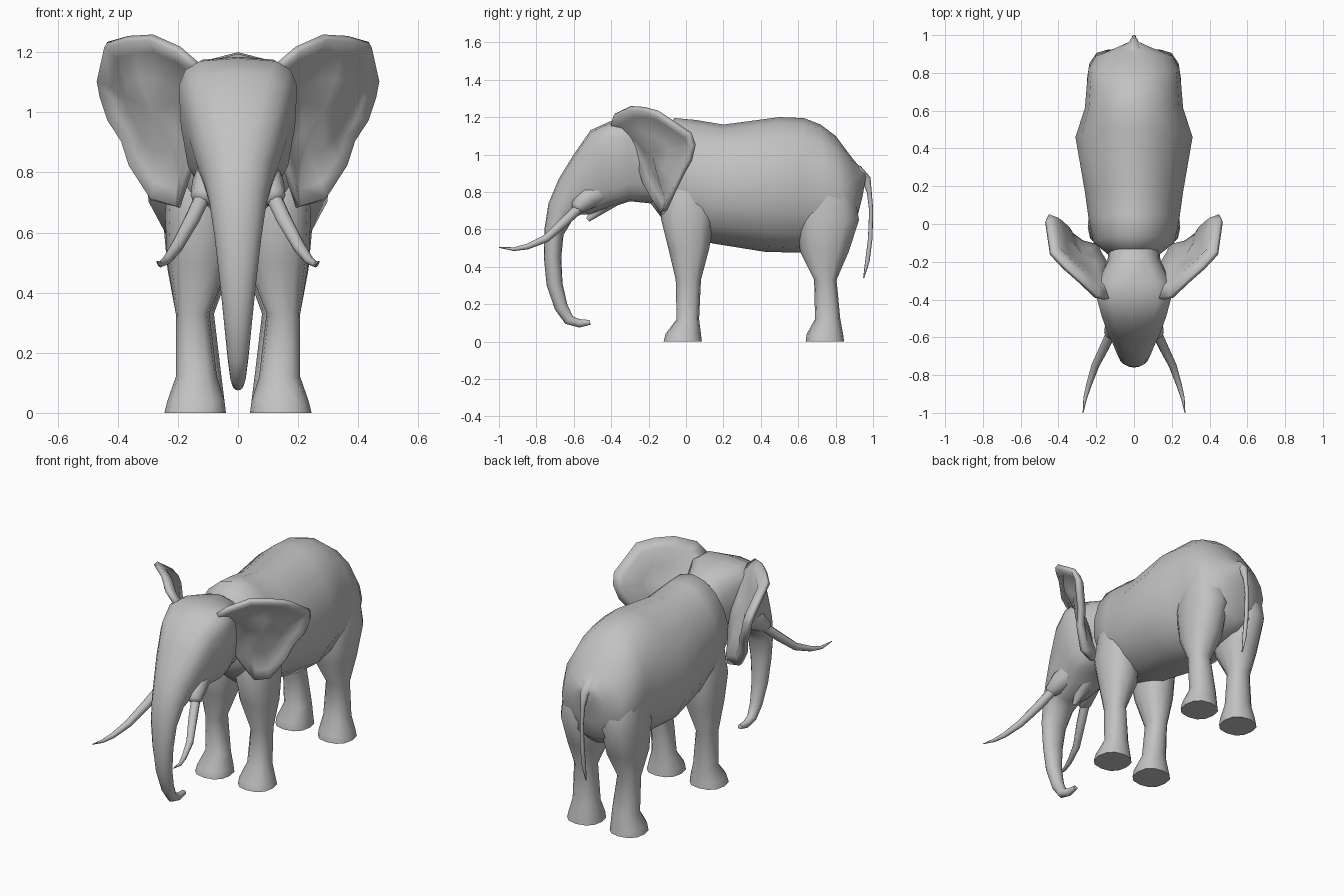
import bpy, bmesh, math
from mathutils import Vector

skin = bpy.data.materials.new("grey")
skin.diffuse_color = (0.54, 0.54, 0.54, 1)


def finish(name, bm, mirrored=False, thickness=0.0, angle=60):
    """Turn a bmesh into a smooth grey object, optionally mirrored or thickened."""
    bmesh.ops.recalc_face_normals(bm, faces=bm.faces)
    mesh = bpy.data.meshes.new(name)
    bm.to_mesh(mesh)
    bm.free()
    mesh.materials.append(skin)
    ob = bpy.data.objects.new(name, mesh)
    bpy.context.collection.objects.link(ob)
    bpy.ops.object.select_all(action='DESELECT')
    ob.select_set(True)
    bpy.context.view_layer.objects.active = ob
    bpy.ops.object.shade_smooth_by_angle(angle=math.radians(angle))
    if thickness:
        solid = ob.modifiers.new("thickness", 'SOLIDIFY')
        solid.thickness = thickness
        solid.offset = 0
    if mirrored:
        ob.modifiers.new("mirror", 'MIRROR').use_mirror_merge = False
    return ob


def loft(name, rings, n=12, mirrored=False):
    """Skin rings of (centre, u axis, v axis, taper, squareness power) and cap both ends."""
    bm = bmesh.new()
    loops = []
    for centre, u, v, taper, power in rings:
        loop = []
        for i in range(n):
            a = 2 * math.pi * i / n
            c, s = math.cos(a), math.sin(a)
            c = math.copysign(abs(c) ** power, c) if abs(c) > 1e-6 else 0
            s = math.copysign(abs(s) ** power, s) if abs(s) > 1e-6 else 0
            loop.append(bm.verts.new(centre + u * c * (1 + taper * s) + v * s))
        loops.append(loop)
    for a, b in zip(loops, loops[1:]):
        for i in range(n):
            j = (i + 1) % n
            bm.faces.new((a[i], a[j], b[j], b[i]))
    bm.faces.new(loops[0])
    bm.faces.new(loops[-1])
    return finish(name, bm, mirrored)


def spine_rings(rows):
    """Rows: top y, top z, bottom y, bottom z, half width, taper, power."""
    out = []
    for ty, tz, by, bz, w, taper, power in rows:
        top, bottom = Vector((0, ty, tz)), Vector((0, by, bz))
        out.append(((top + bottom) / 2, Vector((w, 0, 0)), (top - bottom) / 2, taper, power))
    return out


def leg_rings(rows):
    """Rows: height, front y, back y, inner x, outer x."""
    return [(Vector(((xi + xo) / 2, (yf + yb) / 2, z)), Vector(((xo - xi) / 2, 0, 0)),
             Vector((0, (yb - yf) / 2, 0)), 0, 0.85) for z, yf, yb, xi, xo in rows]


def tube(name, path, n=8, mirrored=False):
    """Tapered tube along points of (x, y, z, radius)."""
    pts = [Vector(p[:3]) for p in path]
    rings = []
    for i, p in enumerate(pts):
        d = (pts[min(i + 1, len(pts) - 1)] - pts[max(i - 1, 0)]).normalized()
        v = d.cross(Vector((1, 0, 0))).normalized()
        rings.append((p, v.cross(d) * path[i][3], v * path[i][3], 0, 1))
    return loft(name, rings, n, mirrored)


# Torso from neck to rump
loft("body", spine_rings([
    (-0.16, 1.11, -0.19, 0.74, 0.12, 0, 1),
    (-0.06, 1.195, -0.13, 0.66, 0.215, -0.05, 1),
    (0.05, 1.185, 0.00, 0.56, 0.24, -0.05, 1),
    (0.20, 1.16, 0.14, 0.525, 0.26, -0.05, 1),
    (0.50, 1.20, 0.42, 0.48, 0.31, -0.1, 1),
    (0.63, 1.195, 0.60, 0.475, 0.26, -0.03, 0.95),
    (0.72, 1.16, 0.75, 0.50, 0.25, 0, 0.95),
    (0.80, 1.10, 0.85, 0.53, 0.24, 0, 0.95),
    (0.89, 0.98, 0.90, 0.58, 0.20, 0, 1),
    (0.94, 0.92, 0.92, 0.68, 0.10, 0, 1),
    (0.965, 0.90, 0.945, 0.78, 0.04, 0, 1)]), n=16)

# Head flowing into the trunk
loft("head_and_trunk", spine_rings([
    (-0.08, 1.10, -0.11, 0.72, 0.13, 0, 1),
    (-0.18, 1.165, -0.20, 0.74, 0.14, 0, 0.8),
    (-0.31, 1.185, -0.30, 0.75, 0.19, 0.12, 0.6),
    (-0.40, 1.18, -0.36, 0.73, 0.19, 0.14, 0.55),
    (-0.51, 1.13, -0.42, 0.71, 0.165, 0.17, 0.65),
    (-0.60, 1.00, -0.50, 0.68, 0.14, 0.15, 0.8),
    (-0.68, 0.87, -0.56, 0.68, 0.115, 0, 0.9),
    (-0.735, 0.74, -0.60, 0.66, 0.095, 0, 1),
    (-0.757, 0.60, -0.655, 0.57, 0.078, 0, 1),
    (-0.76, 0.45, -0.667, 0.45, 0.062, 0, 1),
    (-0.745, 0.30, -0.66, 0.31, 0.047, 0, 1),
    (-0.70, 0.17, -0.635, 0.20, 0.035, 0, 1),
    (-0.645, 0.095, -0.605, 0.135, 0.026, 0, 1),
    (-0.57, 0.075, -0.57, 0.12, 0.02, 0, 1),
    (-0.51, 0.09, -0.515, 0.115, 0.014, 0, 1)]), n=16)

# Lower jaw
tube("lower_jaw", [(0, -0.36, 0.80, 0.06), (0, -0.45, 0.73, 0.045), (0, -0.525, 0.65, 0.012)])

# Legs with flared feet
loft("front_legs", leg_rings([
    (0.92, -0.04, 0.08, 0.08, 0.20),
    (0.80, -0.11, 0.135, 0.04, 0.23),
    (0.66, -0.135, 0.15, 0.02, 0.243),
    (0.50, -0.095, 0.125, 0.03, 0.235),
    (0.33, -0.055, 0.08, 0.095, 0.207),
    (0.12, -0.05, 0.07, 0.07, 0.207),
    (0.04, -0.11, 0.08, 0.045, 0.235),
    (0.00, -0.12, 0.085, 0.04, 0.245)]), n=12, mirrored=True)
loft("hind_legs", leg_rings([
    (0.95, 0.68, 0.82, 0.05, 0.22),
    (0.80, 0.62, 0.90, 0.02, 0.24),
    (0.65, 0.59, 0.925, 0.015, 0.25),
    (0.48, 0.61, 0.87, 0.025, 0.235),
    (0.33, 0.685, 0.805, 0.08, 0.207),
    (0.12, 0.69, 0.825, 0.055, 0.207),
    (0.04, 0.645, 0.84, 0.045, 0.235),
    (0.00, 0.64, 0.845, 0.04, 0.243)]), n=12, mirrored=True)

# Tusks and their sockets
tube("tusk_sockets", [(0.05, -0.42, 0.83, 0.08), (0.095, -0.53, 0.765, 0.06),
                      (0.122, -0.585, 0.715, 0.038), (0.127, -0.595, 0.706, 0.02)], mirrored=True)
tube("tusks", [(0.11, -0.55, 0.735, 0.027), (0.155, -0.65, 0.64, 0.026),
               (0.205, -0.75, 0.55, 0.021), (0.238, -0.85, 0.507, 0.015),
               (0.258, -0.92, 0.494, 0.01), (0.27, -1.0, 0.503, 0.002)], mirrored=True)

# Tail
tube("tail", [(0, 0.84, 0.91, 0.06), (0, 0.92, 0.895, 0.045), (0, 0.965, 0.865, 0.025),
              (0, 0.98, 0.80, 0.013), (0, 0.99, 0.70, 0.011), (0, 0.985, 0.55, 0.012),
              (0, 0.97, 0.43, 0.012), (0, 0.95, 0.34, 0.003)], n=8)

# Ears: sheets hollowed beside the head, fuller outside, with a rim curling forward
rim = [(0.13, -0.40, 1.15), (0.20, -0.385, 1.21), (0.29, -0.30, 1.25), (0.37, -0.23, 1.245),
       (0.44, -0.155, 1.225), (0.465, 0.02, 1.11), (0.455, 0.04, 1.05), (0.43, 0.02, 0.97),
       (0.385, -0.02, 0.90), (0.36, -0.06, 0.82), (0.29, -0.11, 0.71), (0.20, -0.13, 0.685),
       (0.18, -0.18, 0.76), (0.15, -0.23, 0.85), (0.15, -0.26, 0.95), (0.16, -0.32, 1.07)]
bm = bmesh.new()
middle, back = Vector((0.29, -0.19, 1.01)), Vector((-0.6, 0.8, 0))


def ear_point(p, k):
    q = middle + (Vector(p) - middle) * k
    hollow = 0.03 if k > 0.7 else 0.05 * (1.1 - (q.x - 0.15) * 5)
    return bm.verts.new(q + back * (0 if k == 1 else hollow))


loops = [[ear_point(p, k) for p in rim] for k in (1, 0.82, 0.45)]
for a, b in zip(loops, loops[1:]):
    for i in range(len(rim)):
        j = (i + 1) % len(rim)
        bm.faces.new((a[i], a[j], b[j], b[i]))
hub = ear_point(middle, 0)
for i in range(len(rim)):
    bm.faces.new((loops[-1][i], loops[-1][(i + 1) % len(rim)], hub))
finish("ears", bm, mirrored=True, thickness=0.026)
